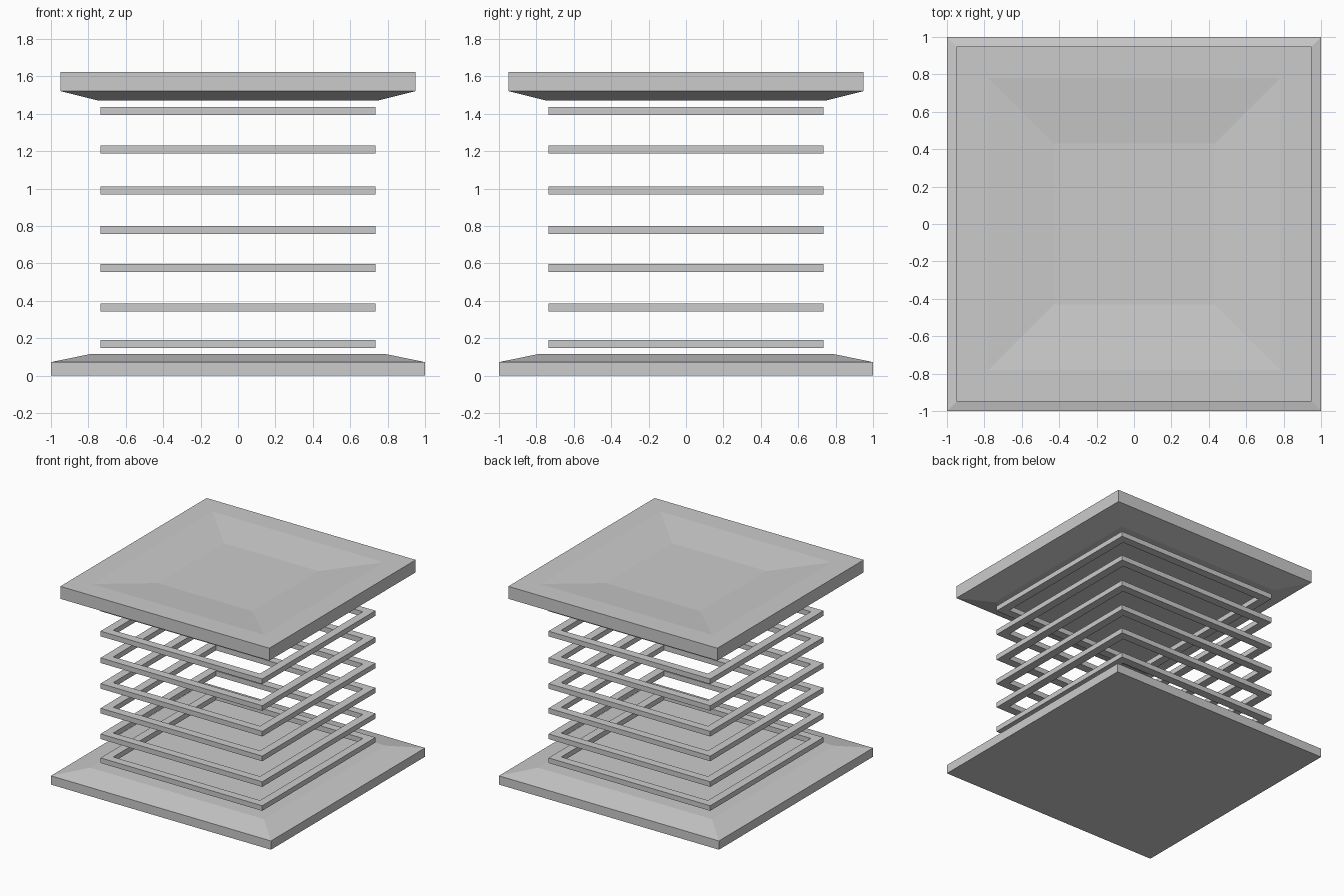
import bpy, bmesh

if "Cube" in bpy.data.objects:
    bpy.data.objects.remove(bpy.data.objects["Cube"])


def square_loft(name, profile, closed=False):
    """Loft square cross-sections given as (half width, z); cap ends unless closed."""
    bm = bmesh.new()
    loops = [[bm.verts.new((sx * h, sy * h, z))
              for sx, sy in ((-1, -1), (1, -1), (1, 1), (-1, 1))]
             for h, z in profile]
    pairs = list(zip(loops, loops[1:]))
    if closed:
        pairs.append((loops[-1], loops[0]))
    else:
        bm.faces.new(loops[0])
        bm.faces.new(loops[-1])
    for a, b in pairs:
        for i in range(4):
            j = (i + 1) % 4
            bm.faces.new((a[i], a[j], b[j], b[i]))
    bmesh.ops.recalc_face_normals(bm, faces=bm.faces)
    mesh = bpy.data.meshes.new(name)
    bm.to_mesh(mesh)
    bm.free()
    obj = bpy.data.objects.new(name, mesh)
    bpy.context.collection.objects.link(obj)
    return obj


# Base plate with sloped upper border
square_loft("base_plate", [(1, 0), (1, 0.072), (0.79, 0.115)])

# Stack of hollow square rings
for n, z in enumerate((0.168, 0.365, 0.576, 0.779, 0.99, 1.209, 1.415), 1):
    lo, hi = z - 0.021, z + 0.021
    square_loft(f"ring_{n}", [(0.735, lo), (0.735, hi), (0.667, hi), (0.667, lo)],
                closed=True)

# Top plate: tapered underside and shallow dished top
square_loft("top_plate", [(0.745, 1.47), (0.95, 1.521), (0.95, 1.623),
                          (0.78, 1.623), (0.43, 1.59)])
